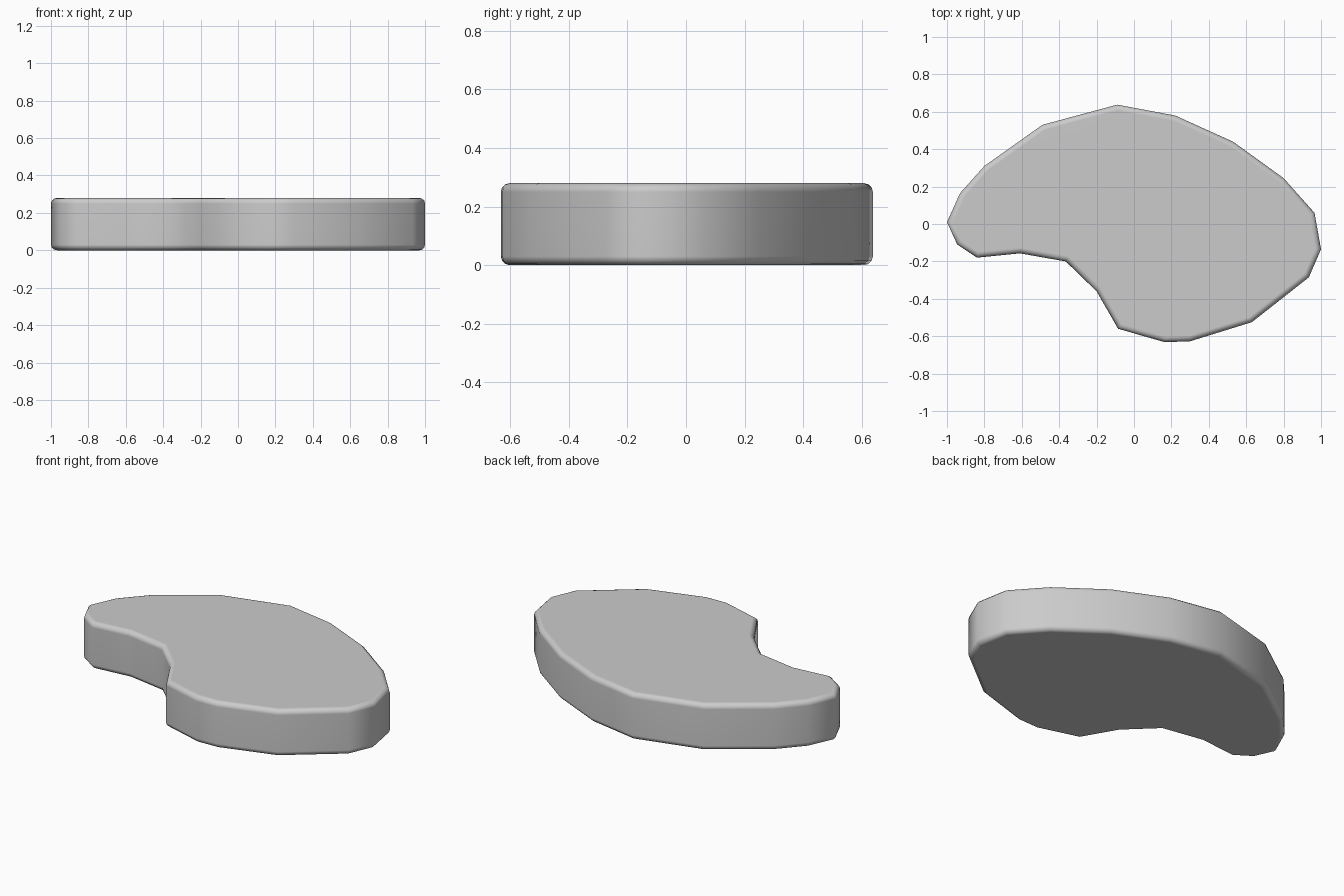
import bpy, bmesh

if "Cube" in bpy.data.objects:
    bpy.data.objects.remove(bpy.data.objects["Cube"])

HEIGHT = 0.28
RIM = 0.03

# Kidney-shaped outline seen from above, clockwise from the left tip
outline = [
    (-1.0, 0.01), (-0.93, 0.165), (-0.80, 0.31), (-0.49, 0.53), (-0.09, 0.638),
    (0.22, 0.58), (0.53, 0.44), (0.80, 0.245), (0.965, 0.06), (1.0, -0.135),
    (0.935, -0.285), (0.63, -0.525), (0.30, -0.627), (0.165, -0.632),
    (-0.085, -0.56), (-0.20, -0.36), (-0.365, -0.20), (-0.61, -0.157),
    (-0.84, -0.18), (-0.945, -0.11),
]

# Extrude the outline into a slab
bm = bmesh.new()
base = bm.faces.new([bm.verts.new((x, y, 0)) for x, y in outline])
top = bmesh.ops.extrude_face_region(bm, geom=[base], use_keep_orig=True)
bmesh.ops.translate(bm, vec=(0, 0, HEIGHT),
                    verts=[g for g in top["geom"] if isinstance(g, bmesh.types.BMVert)])
bmesh.ops.recalc_face_normals(bm, faces=bm.faces)

# Round the upper and lower rims
rims = [e for e in bm.edges if abs(e.verts[0].co.z - e.verts[1].co.z) < 1e-4]
bmesh.ops.bevel(bm, geom=rims, offset=RIM, segments=3, profile=0.5, affect='EDGES')

# Smooth shading over the whole stone
for f in bm.faces:
    f.smooth = True
mesh = bpy.data.meshes.new("stepping_stone")
bm.to_mesh(mesh)
bm.free()
stone = bpy.data.objects.new("stepping_stone", mesh)
bpy.context.collection.objects.link(stone)

# Keep the broad top and bottom evenly lit
normals = stone.modifiers.new("weighted_normals", 'WEIGHTED_NORMAL')
normals.keep_sharp = True
